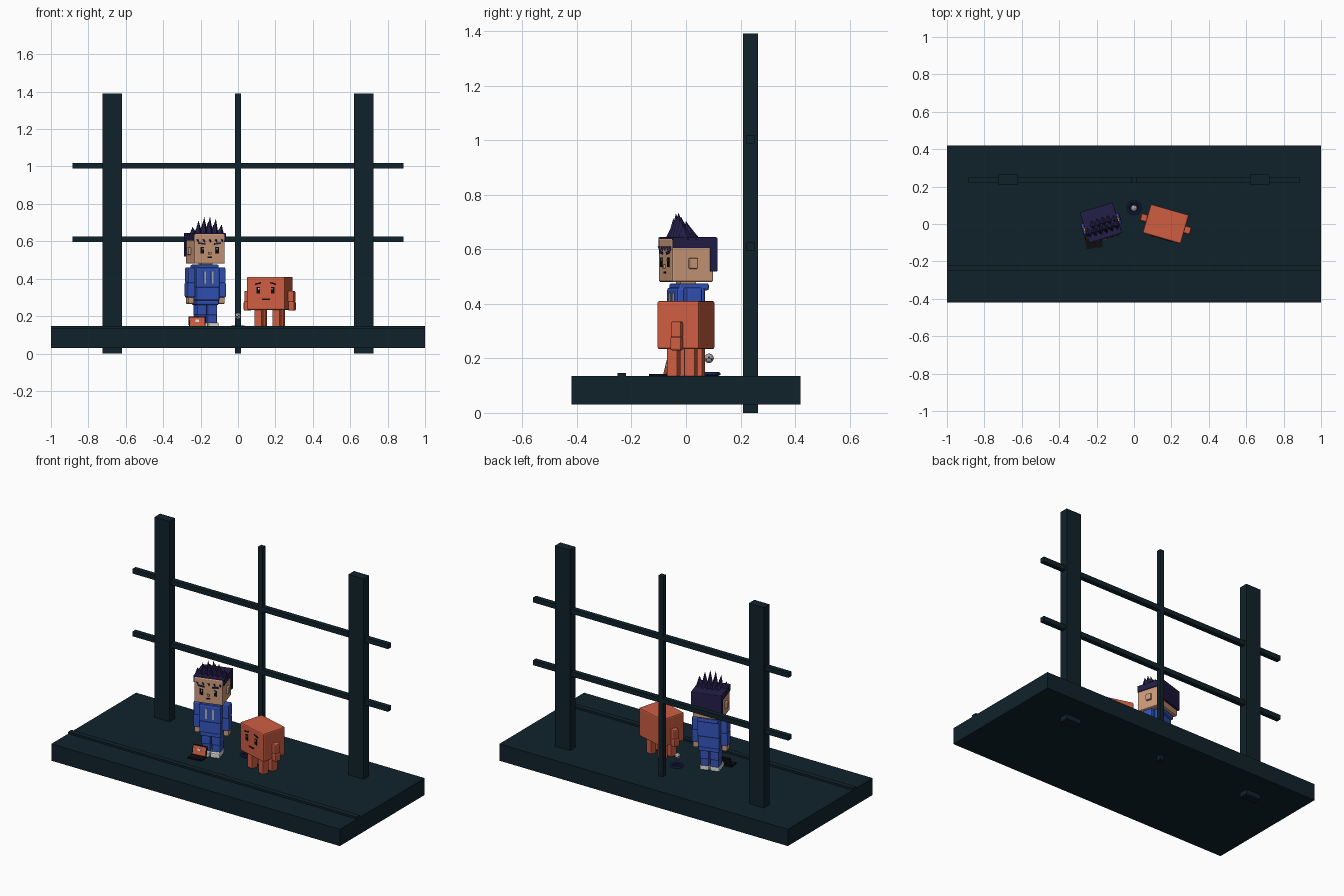
import bpy, bmesh
from math import radians
from mathutils import Matrix, Vector

cube = bpy.data.objects.get("Cube")
if cube:
    bpy.data.objects.remove(cube, do_unlink=True)


def material(name, rgb):
    m = bpy.data.materials.new(name)
    m.use_nodes = True
    m.diffuse_color = (*rgb, 1)
    m.node_tree.nodes["Principled BSDF"].inputs["Base Color"].default_value = (*rgb, 1)
    return m


TEAL = material("dark teal", (0.005, 0.016, 0.024))
BLUE = material("jacket blue", (0.035, 0.09, 0.5))
SKIN = material("skin", (0.62, 0.33, 0.2))
HAIR = material("hair navy", (0.017, 0.013, 0.065))
ORANGE = material("clay orange", (0.62, 0.11, 0.055))
BLACK = material("black", (0.004, 0.004, 0.006))
WHITE = material("white", (0.75, 0.75, 0.73))
GREY = material("light grey", (0.4, 0.42, 0.45))
RING = material("ring blue", (0.015, 0.03, 0.2))


def place(x, y, turn=0):
    return Matrix.Translation((x, y, 0)) @ Matrix.Rotation(radians(turn), 4, 'Z')


WORLD = place(0, 0)


def finish(name, bm, mat):
    me = bpy.data.meshes.new(name)
    bm.to_mesh(me)
    bm.free()
    me.materials.append(mat)
    ob = bpy.data.objects.new(name, me)
    bpy.context.collection.objects.link(ob)
    return ob


def box(name, centre, size, mat, frame=WORLD, bevel=0, tilt=Matrix()):
    bm = bmesh.new()
    bmesh.ops.create_cube(bm, size=1, matrix=Matrix.Diagonal((*size, 1)))
    if bevel:
        bmesh.ops.bevel(bm, geom=bm.edges[:], offset=bevel, segments=2,
                        affect='EDGES', profile=0.5)
    bm.transform(frame @ Matrix.Translation(centre) @ tilt)
    return finish(name, bm, mat)


def pair(name, centre, size, mat, frame=WORLD, bevel=0, roll=0):
    """Left and right copies, mirrored in the frame's own x."""
    for side, s in (("left", 1), ("right", -1)):
        box(f"{side}_{name}", (s * centre[0], centre[1], centre[2]), size, mat, frame,
            bevel, Matrix.Rotation(radians(s * roll), 4, 'Y'))


# Platform and frame
box("platform", (0, 0, 0.0825), (2, 0.84, 0.105), TEAL)
box("front_strip", (0, -0.236, 0.14), (2, 0.032, 0.014), TEAL)
pair("post", (0.672, 0.236, 0.695), (0.105, 0.055, 1.39), TEAL)
box("centre_pole", (0, 0.236, 0.695), (0.03, 0.03, 1.39), TEAL)
for name, z in (("lower_rail", 0.61), ("upper_rail", 1.003)):
    box(name, (0, 0.236, z), (1.77, 0.03, 0.03), TEAL)

# Boy: legs and jacket
boy = place(-0.175, 0, 17)
pair("shoe", (0.031, -0.012, 0.15), (0.056, 0.092, 0.03), WHITE, boy, 0.006)
pair("shin", (0.03, 0, 0.185), (0.052, 0.068, 0.05), BLUE, boy, 0.006)
pair("thigh", (0.03, 0, 0.235), (0.054, 0.072, 0.06), BLUE, boy, 0.006)
box("jacket_hem", (0, 0, 0.275), (0.125, 0.1, 0.03), BLUE, boy, 0.007)
box("jacket_lower", (0, 0, 0.32), (0.13, 0.106, 0.075), BLUE, boy, 0.008)
box("jacket_upper", (0, 0, 0.405), (0.134, 0.11, 0.11), BLUE, boy, 0.01)
box("hood", (0, 0.012, 0.462), (0.126, 0.118, 0.026), BLUE, boy, 0.008)
box("neck", (0, 0, 0.474), (0.06, 0.06, 0.03), SKIN, boy)
pair("drawstring", (0.021, -0.056, 0.407), (0.011, 0.008, 0.064), GREY, boy)
pair("upper_arm", (0.085, 0, 0.418), (0.042, 0.062, 0.085), BLUE, boy, 0.008)
pair("forearm", (0.086, 0, 0.34), (0.044, 0.064, 0.08), BLUE, boy, 0.008)
pair("hand", (0.086, 0, 0.285), (0.034, 0.048, 0.04), SKIN, boy, 0.007)

# Boy: head and face
box("head", (0, 0, 0.56), (0.172, 0.16, 0.16), SKIN, boy, 0.007)
pair("ear", (0.091, 0, 0.548), (0.018, 0.034, 0.04), SKIN, boy, 0.005)
pair("eye", (0.043, -0.08, 0.552), (0.019, 0.006, 0.036), BLACK, boy)
pair("eye_glint", (0.039, -0.083, 0.561), (0.007, 0.004, 0.009), WHITE, boy)
pair("brow", (0.043, -0.081, 0.588), (0.038, 0.008, 0.009), HAIR, boy, 0, -8)
box("nose", (0, -0.082, 0.537), (0.014, 0.012, 0.014), SKIN, boy)
box("mouth", (0, -0.08, 0.514), (0.026, 0.006, 0.007), BLACK, boy)

# Boy: hair
box("hair_cap", (0, 0.006, 0.624), (0.184, 0.168, 0.04), HAIR, boy, 0.003)
box("back_hair", (0, 0.079, 0.58), (0.184, 0.028, 0.125), HAIR, boy, 0.003)


def spike(name, base, tip, radius):
    bm = bmesh.new()
    base, tip = Vector(base), Vector(tip)
    ring = [bm.verts.new(base + Vector(o)) for o in
            ((radius, 0, 0), (0, radius * 1.5, 0), (-radius, 0, 0), (0, -radius * 1.5, 0))]
    top = bm.verts.new(tip)
    bm.faces.new(ring[::-1])
    for a, b in zip(ring, ring[1:] + ring[:1]):
        bm.faces.new((a, b, top))
    bm.transform(boy)
    finish(name, bm, HAIR)


for i in range(6):
    x = (i - 2.5) * 0.03
    height = 0.735 - 9 * (x - 0.005) ** 2
    spike(f"hair_spike_{i}", (x, -0.025, 0.635), (x * 1.08, -0.034, height), 0.022)
    spike(f"rear_spike_{i}", (x, 0.012, 0.635), (x, -0.005, height - 0.03), 0.02)
for i in range(5):
    x = (i - 2) * 0.034
    spike(f"fringe_{i}", (x, -0.066, 0.61), (x + 0.006, -0.083, 0.594), 0.015)

# Block creature
pal = place(0.17, 0, -16)
box("creature_body", (0, 0, 0.322), (0.212, 0.16, 0.176), ORANGE, pal, 0.007)
for name, y in (("front_leg", -0.033), ("back_leg", 0.033)):
    pair(name, (0.05, y, 0.187), (0.042, 0.042, 0.105), ORANGE, pal, 0.005)
pair("creature_arm", (0.121, 0, 0.305), (0.034, 0.04, 0.06), ORANGE, pal, 0.007)
pair("creature_hand", (0.124, 0, 0.254), (0.034, 0.042, 0.05), ORANGE, pal, 0.007)
pair("creature_eye", (0.04, -0.08, 0.338), (0.018, 0.006, 0.036), BLACK, pal)
pair("creature_glint", (0.037, -0.083, 0.347), (0.006, 0.004, 0.009), WHITE, pal)
pair("creature_brow", (0.042, -0.08, 0.374), (0.034, 0.007, 0.007), BLACK, pal, 0, 16)
box("creature_mouth", (0, -0.08, 0.289), (0.04, 0.006, 0.008), BLACK, pal)

# Laptop on the floor
laptop = place(-0.214, -0.1, 8)
lean = Matrix.Rotation(radians(-14), 4, 'X')
box("laptop_base", (0, 0, 0.139), (0.09, 0.058, 0.008), BLACK, laptop)
box("laptop_lid", (0, 0.035, 0.167), (0.09, 0.006, 0.062), BLACK, laptop, 0, lean)
box("laptop_screen", (0, 0.031, 0.168), (0.08, 0.004, 0.052), ORANGE, laptop, 0, lean)
box("screen_mark", (0, 0.028, 0.175), (0.02, 0.004, 0.012), WHITE, laptop, 0, lean)

# Glowing ring, base disc and floating ball
bpy.ops.mesh.primitive_torus_add(location=(0, 0.088, 0.143), major_radius=0.033,
                                 minor_radius=0.006, major_segments=24, minor_segments=8)
bpy.context.object.name = "floor_ring"
bpy.context.object.data.materials.append(RING)
bpy.ops.object.shade_smooth_by_angle()
bpy.ops.mesh.primitive_cylinder_add(vertices=24, radius=0.032, depth=0.008,
                                    location=(0, 0.088, 0.138))
bpy.context.object.name = "ring_disc"
bpy.context.object.data.materials.append(BLACK)
bpy.ops.mesh.primitive_ico_sphere_add(subdivisions=2, radius=0.018, location=(0, 0.084, 0.2))
ball = bpy.context.object
ball.name = "floating_ball"
ball.data.materials.append(GREY)
ball.data.materials.append(BLACK)
for face in ball.data.polygons:
    if abs(face.center.z) < 0.003:
        face.material_index = 1
